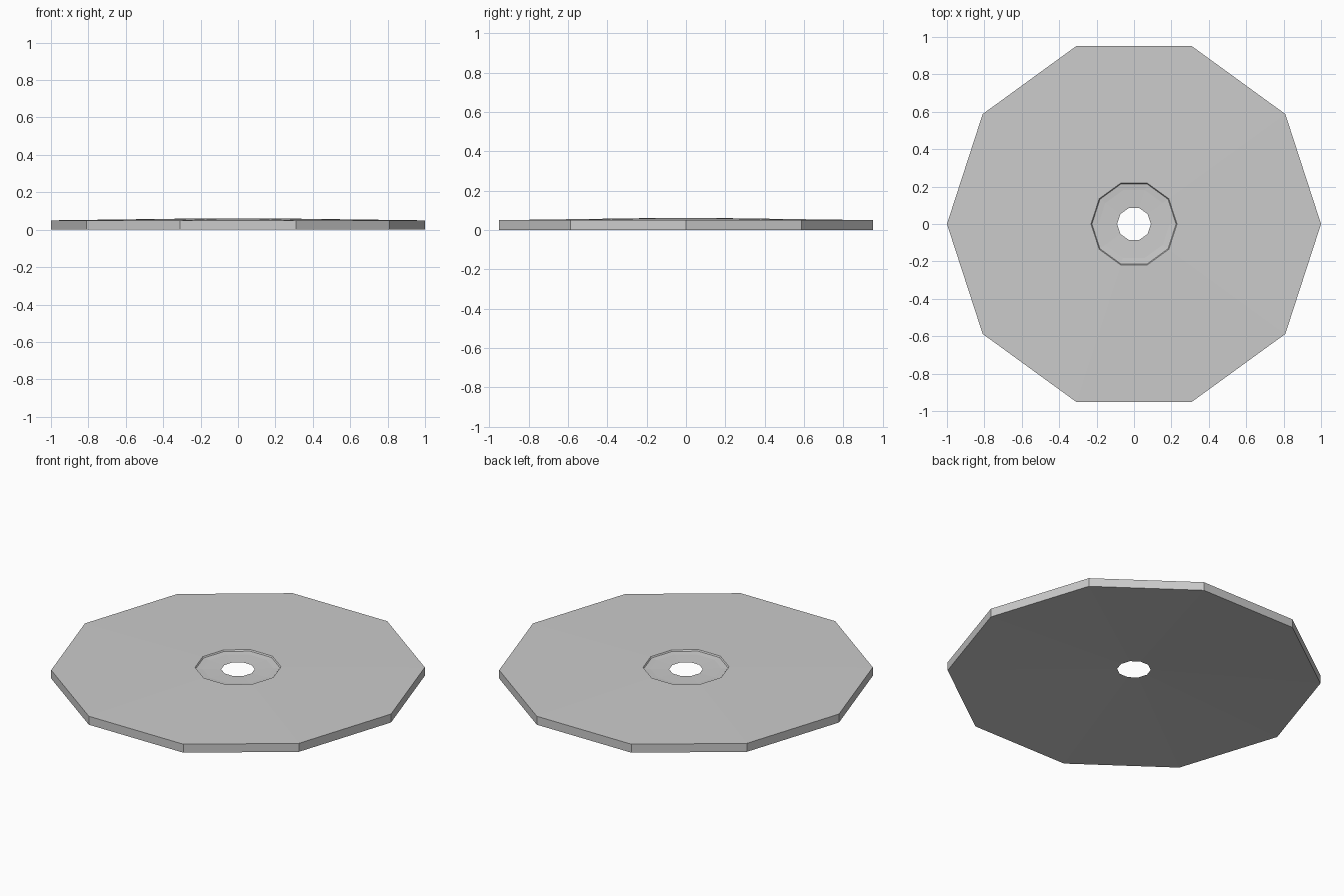
import bpy, bmesh, math

if "Cube" in bpy.data.objects:
    bpy.data.objects.remove(bpy.data.objects["Cube"])

SIDES = 10

def lathe(name, profile):
    """Revolve a closed (radius, z) profile into a flat-faceted ring."""
    bm = bmesh.new()
    rings = []
    for i in range(SIDES):
        a = 2 * math.pi * i / SIDES
        rings.append([bm.verts.new((r * math.cos(a), r * math.sin(a), z)) for r, z in profile])
    n = len(profile)
    for i in range(SIDES):
        p, q = rings[i], rings[(i + 1) % SIDES]
        for j in range(n):
            k = (j + 1) % n
            bm.faces.new((p[j], q[j], q[k], p[k]))
    bmesh.ops.recalc_face_normals(bm, faces=bm.faces)
    mesh = bpy.data.meshes.new(name)
    bm.to_mesh(mesh)
    bm.free()
    obj = bpy.data.objects.new(name, mesh)
    bpy.context.collection.objects.link(obj)
    return obj

# Disc: dished underside, straight rim, raised collar and sunken centre hole
lathe("disc", [
    (1.0, 0.0), (1.0, 0.05),       # outer wall
    (0.23, 0.06), (0.225, 0.053),  # collar and its inner step
    (0.19, 0.05), (0.09, 0.047),   # sunken centre
])
